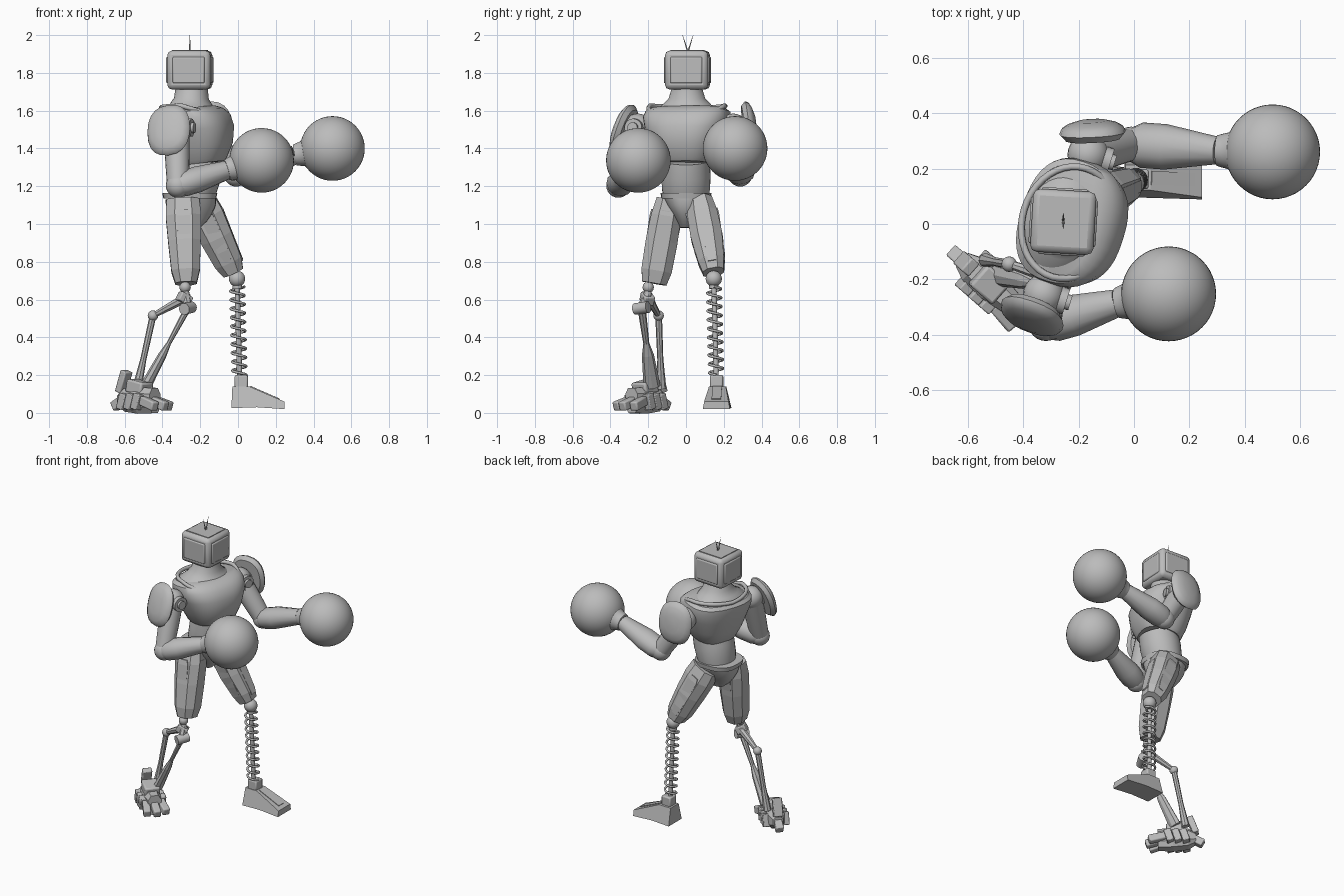
import bpy, bmesh, math
from mathutils import Vector, Matrix

old = bpy.data.objects.get("Cube")
if old:
    bpy.data.objects.remove(old, do_unlink=True)

grey = bpy.data.materials.new("plain_grey")
grey.use_nodes = True
grey.diffuse_color = (0.5, 0.5, 0.5, 1)
grey.node_tree.nodes["Principled BSDF"].inputs["Base Color"].default_value = (0.5, 0.5, 0.5, 1)


def finish(name, bm, smooth=True, bevel=0.0):
    bmesh.ops.recalc_face_normals(bm, faces=bm.faces)
    me = bpy.data.meshes.new(name)
    bm.to_mesh(me)
    bm.free()
    ob = bpy.data.objects.new(name, me)
    bpy.context.collection.objects.link(ob)
    me.materials.append(grey)
    if bevel:
        mod = ob.modifiers.new("bevel", "BEVEL")
        mod.width, mod.segments = bevel, 2
    if smooth:
        bpy.ops.object.select_all(action="DESELECT")
        ob.select_set(True)
        bpy.context.view_layer.objects.active = ob
        bpy.ops.object.shade_smooth_by_angle(angle=math.radians(35))
    return ob


def frame(a, b, yaw=0.0):
    """Matrix whose z runs from a to b, and whose x stays near the yawed world x."""
    z = (Vector(b) - Vector(a)).normalized()
    x = Vector((math.cos(yaw), math.sin(yaw), 0))
    if abs(z.dot(x)) > 0.9:
        x = Vector((0, 0, 1))
    y = z.cross(x).normalized()
    return Matrix.Translation(a) @ Matrix((y.cross(z), y, z)).transposed().to_4x4()


def limb(name, a, b, rings, sides=20, yaw=0.0, power=1.0, smooth=True, twist=0.0):
    """Loft from a to b through rings (t, radius x, radius y, optional shift x)."""
    bm = bmesh.new()
    mat, length = frame(a, b, yaw), (Vector(b) - Vector(a)).length
    loops = []
    for t, rx, ry, *shift in rings:
        loop = []
        for i in range(sides):
            ang = twist + math.tau * i / sides
            c, s = math.cos(ang), math.sin(ang)
            x = math.copysign(abs(c) ** power, c) * rx + (shift[0] if shift else 0)
            y = math.copysign(abs(s) ** power, s) * ry
            loop.append(bm.verts.new(mat @ Vector((x, y, t * length))))
        loops.append(loop)
    for lo, hi in zip(loops, loops[1:]):
        for i in range(sides):
            j = (i + 1) % sides
            bm.faces.new((lo[i], lo[j], hi[j], hi[i]))
    bm.faces.new(loops[0])
    bm.faces.new(loops[-1])
    return finish(name, bm, smooth)


def rod(name, a, b, r, sides=14):
    return limb(name, a, b, [(0, r, r), (1, r, r)], sides)


def ball(name, p, r, seg=24):
    bm = bmesh.new()
    bmesh.ops.create_uvsphere(bm, u_segments=seg, v_segments=seg // 2, radius=r)
    bm.transform(Matrix.Translation(p))
    return finish(name, bm)


def box(name, p, size, yaw=0.0, pitch=0.0, bevel=0.0):
    bm = bmesh.new()
    bmesh.ops.create_cube(bm, size=1)
    bm.transform(Matrix.Diagonal((*size, 1)))
    bm.transform(Matrix.Translation(p) @ Matrix.Rotation(yaw, 4, "Z") @ Matrix.Rotation(pitch, 4, "Y"))
    return finish(name, bm, bevel > 0, bevel)


def wire(name, pts, r, closed=False):
    cu = bpy.data.curves.new(name, "CURVE")
    cu.dimensions = "3D"
    cu.bevel_depth, cu.bevel_resolution = r, 2
    sp = cu.splines.new("POLY")
    sp.points.add(len(pts) - 1)
    for q, p in zip(sp.points, pts):
        q.co = (*p, 1)
    sp.use_cyclic_u = closed
    sp.use_smooth = True
    cu.materials.append(grey)
    ob = bpy.data.objects.new(name, cu)
    bpy.context.collection.objects.link(ob)


TURN = -0.3
FOUR = math.pi / 4

# Head: rounded box with a raised panel on each side, a lid and a twin antenna
head = (-0.255, 0.008, 1.815)
box("head", head, (0.228, 0.228, 0.205), -0.06, bevel=0.024)
box("head_panels_x", head, (0.242, 0.17, 0.14), -0.06, bevel=0.008)
box("head_panels_y", head, (0.17, 0.242, 0.14), -0.06, bevel=0.008)
box("head_lid", (-0.255, 0.008, 1.915), (0.18, 0.17, 0.014), -0.06)
for s in (-1, 1):
    limb("antenna", (-0.255, 0.01, 1.91), (-0.255, 0.01 + s * 0.028, 2.0),
         [(0, 0.005, 0.005), (1, 0.001, 0.001)], 6)

# Neck, chest, collar and waist
limb("neck", (-0.25, 0.005, 1.56), (-0.245, 0.005, 1.72),
     [(0, 0.16, 0.215), (0.22, 0.145, 0.195), (0.42, 0.115, 0.135), (0.65, 0.092, 0.098), (1, 0.086, 0.08)],
     32, TURN)
limb("chest", (-0.2, 0.0, 1.32), (-0.235, 0.005, 1.615),
     [(0, 0.125, 0.13), (0.06, 0.14, 0.145), (0.3, 0.17, 0.18, 0.008), (0.6, 0.184, 0.215, 0.008),
      (0.82, 0.18, 0.232, -0.004), (0.94, 0.16, 0.225, -0.02), (1, 0.13, 0.2, -0.03)], 40, TURN, 0.8)
spin = Matrix.Rotation(TURN, 3, "Z")
ring = []
for i in range(40):
    a = math.tau * i / 40
    ring.append(Vector((-0.235, 0.005, 1.61)) + spin @ Vector(
        (0.168 * math.cos(a), 0.205 * math.sin(a), -0.05 * max(0, math.cos(a)) + 0.015 * abs(math.sin(a)))))
wire("collar", ring, 0.013, True)
limb("waist", (-0.25, 0.0, 1.12), (-0.2, 0.0, 1.34),
     [(0, 0.105, 0.115), (0.3, 0.122, 0.128), (0.65, 0.13, 0.13), (1, 0.125, 0.125)], 32, TURN / 2)

# Pelvis
limb("belt", (-0.255, 0.0, 1.135), (-0.255, 0.0, 1.165), [(0, 0.14, 0.13), (1, 0.146, 0.135)], 24, 0, 0.75)
limb("pelvis", (-0.245, 0.0, 0.98), (-0.25, 0.0, 1.135),
     [(0, 0.045, 0.03), (0.2, 0.08, 0.045), (0.45, 0.11, 0.07), (0.75, 0.132, 0.1), (1, 0.135, 0.118)],
     24, 0, 0.85)


def arm(side, shoulder, elbow, wrist, fist, pad, facing, bulk):
    s, e, w = Vector(shoulder), Vector(elbow), Vector(wrist)
    ball(side + "_shoulder", s, 0.075)
    front = spin @ Vector((1, 0, 0))
    rod(side + "_shoulder_hub", s, s + front * 0.085, 0.048, 20)
    rod(side + "_shoulder_pin", s, s + front * 0.1, 0.028, 16)
    limb(side + "_upper_arm", s, e, [(0, 0.068, 0.068), (0.45, 0.066, 0.066), (1, 0.058, 0.058)], 20)
    ball(side + "_elbow", e, 0.064)
    # Forearm widens sideways below the elbow
    limb(side + "_forearm", e, w, [(0, 0.06, 0.062), (0.12, 0.068, bulk), (0.4, 0.07, bulk),
                                  (1, 0.05, 0.05)], 12)
    # Flared cuff and round glove
    g = Vector(fist)
    limb(side + "_cuff", w, g, [(0, 0.055, 0.055), (0.08, 0.06, 0.06), (0.2, 0.066, 0.066),
                               (0.4, 0.1, 0.1), (0.6, 0.13, 0.13)], 28)
    ball(side + "_glove", g, 0.171, 48)
    # Domed shield with a sharp rim
    p, n = Vector(pad), Vector(facing).normalized()
    limb(side + "_shoulder_pad", p - n * 0.032, p + n * 0.034,
         [(0, 0.1, 0.12), (0.35, 0.12, 0.142), (0.6, 0.113, 0.134), (0.82, 0.09, 0.108), (1, 0.05, 0.062)],
         20, 0, 0.85)
    rod(side + "_pad_mount", s, p, 0.05, 12)


arm("right", (-0.325, -0.255, 1.51), (-0.318, -0.358, 1.203), (-0.06, -0.285, 1.285),
    (0.125, -0.252, 1.337), (-0.37, -0.335, 1.5), (-0.35, -0.9, 0.33), 0.075)
arm("left", (-0.165, 0.25, 1.51), (-0.01, 0.287, 1.262), (0.3, 0.265, 1.365),
    (0.5, 0.26, 1.4), (-0.15, 0.338, 1.51), (-0.05, 1, 0.12), 0.082)


# Thighs: eight-sided armour with plates and strips
def thigh(side, top, bottom, low):
    limb(side + "_thigh", top, bottom, [(0, 0.092, 0.07), (0.2, 0.1, 0.085), (0.5, 0.092, 0.09),
                                       (0.85, 0.08, low), (1, 0.06, low * 0.8)],
         8, 0, 0.8, False, math.pi / 8)
    t, b = Vector(top), Vector(bottom)
    for k in (-1, 1):
        out = Vector((0, k * 0.075, 0))
        limb(side + "_thigh_plate", t.lerp(b, 0.12) + out, t.lerp(b, 0.85) + out * 0.85,
             [(0, 0.035, 0.014), (0.1, 0.05, 0.02), (0.8, 0.042, 0.02), (1, 0.025, 0.012)],
             4, 0, 1, False, FOUR)
        out = Vector((k * 0.08, 0, 0.03))
        limb(side + "_thigh_strip", t.lerp(b, 0.2) + out, t.lerp(b, 0.9) + out * 0.75,
             [(0, 0.016, 0.035), (1, 0.016, 0.03)], 4, 0, 1, False, FOUR)


thigh("right", (-0.292, -0.09, 1.13), (-0.275, -0.168, 0.685), 0.086)
thigh("left", (-0.205, 0.075, 1.12), (-0.025, 0.145, 0.745), 0.074)

# Left lower leg: ball knee, rod and coil spring
knee, ankle = Vector((-0.005, 0.147, 0.71)), Vector((0.008, 0.16, 0.19))
ball("left_knee", knee, 0.043)
rod("left_knee_collar", knee, knee.lerp(ankle, 0.1), 0.026)
rod("left_shin_rod", knee, ankle, 0.014)
TURNS, STEPS = 10, 18
coil = []
for i in range(TURNS * STEPS + 1):
    a = math.tau * i / STEPS
    coil.append(knee.lerp(ankle, 0.08 + 0.9 * i / (TURNS * STEPS))
                + Vector((0.037 * math.cos(a), 0.037 * math.sin(a), 0)))
wire("left_shin_spring", coil, 0.007)

# Left foot: wedge widening to the sole
box("left_ankle", (0.018, 0.162, 0.165), (0.07, 0.07, 0.07), -0.03, bevel=0.008)
bm = bmesh.new()
profile = [(-0.035, 0.025), (-0.03, 0.14), (0.06, 0.14), (0.245, 0.06), (0.245, 0.02), (0.1, 0.03)]
walls = []
for s in (-1, 1):
    walls.append([bm.verts.new((x, 0.168 + s * (0.072 - 0.25 * max(0, z - 0.03)) - 0.03 * x, z))
                  for x, z in profile])
for i in range(len(profile)):
    j = (i + 1) % len(profile)
    bm.faces.new((walls[0][i], walls[0][j], walls[1][j], walls[1][i]))
bm.faces.new(walls[0])
bm.faces.new(walls[1])
finish("left_foot", bm, False)
box("left_foot_ridge", (0.14, 0.163, 0.104), (0.17, 0.05, 0.012), -0.03, 0.41)

# Right lower leg: open linkage of two struts
hinge, rear = Vector((-0.265, -0.235, 0.555)), Vector((-0.45, -0.145, 0.515))
top = Vector((-0.28, -0.2, 0.665))
ball("right_knee", top, 0.03, 16)
rod("right_knee_stem", top, (-0.275, -0.205, 0.6), 0.02)
box("right_knee_block", (-0.285, -0.205, 0.605), (0.07, 0.06, 0.05), 0.4, 0.5, 0.006)
axle = Vector((0.02, 0.035, 0.005))
rod("right_hinge", hinge - axle, hinge + axle, 0.031, 18)
limb("right_hinge_arm", (-0.28, -0.2, 0.62), hinge, [(0, 0.03, 0.03), (1, 0.02, 0.024)], 8, smooth=False)
limb("right_link", (-0.275, -0.2, 0.61), rear,
     [(0, 0.026, 0.026), (0.5, 0.022, 0.02), (1, 0.015, 0.015)], 8, smooth=False)
ball("right_rear_joint", rear, 0.028, 16)
limb("right_front_strut", hinge, (-0.49, -0.18, 0.14),
     [(0, 0.018, 0.022), (0.45, 0.012, 0.016), (0.6, 0.022, 0.032), (1, 0.03, 0.045)], 8, smooth=False)
limb("right_rear_strut", rear, (-0.535, -0.13, 0.13),
     [(0, 0.018, 0.018), (0.6, 0.016, 0.016), (1, 0.026, 0.026)], 8, smooth=False)

# Right foot: segmented blocks along the foot direction, with a heel fin and toes
heel = Vector((-0.62, -0.13, 0))
YAW = -0.72
along = Vector((math.cos(YAW), math.sin(YAW), 0))
across = Vector((-along.y, along.x, 0))
up = Vector((0, 0, 1))
limb("right_foot", heel + up * 0.07, heel + along * 0.24 + up * 0.065,
     [(0, 0.035, 0.035), (0.2, 0.056, 0.065), (0.6, 0.06, 0.075), (1, 0.045, 0.07)],
     8, 0, 0.7, False, math.pi / 8)
box("right_ankle", heel + along * 0.13 + up * 0.135, (0.11, 0.1, 0.07), YAW, 0.2, 0.01)
box("right_heel_fin", heel + along * 0.02 + up * 0.165, (0.04, 0.06, 0.12), YAW, 0.35, 0.006)
box("right_heel_spur", heel - along * 0.015 + up * 0.05, (0.07, 0.05, 0.05), YAW, -0.5, 0.006)
for k in (-1, 0, 1):
    box("right_toe", heel + along * (0.265 - 0.02 * abs(k)) + across * 0.055 * k + up * 0.05,
        (0.11, 0.047, 0.05), YAW + 0.15 * k, 0.3, 0.008)
    for s in (-1, 1):
        box("right_side_plate", heel + along * (0.12 + 0.05 * k) + across * 0.06 * s + up * 0.06,
            (0.045, 0.05, 0.085), YAW, 0.3, 0.005)
